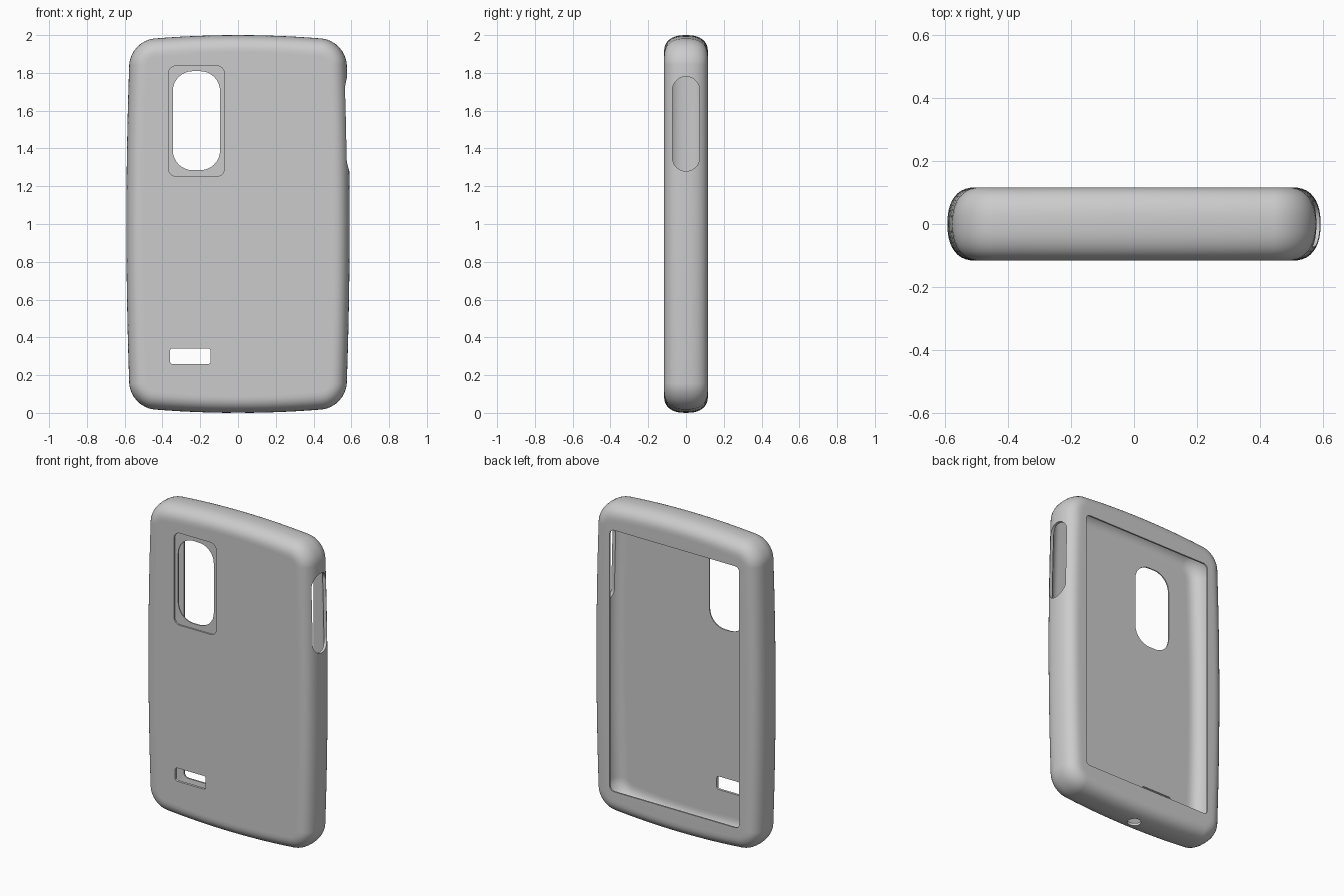
import bpy, bmesh, math
from mathutils import Matrix

if "Cube" in bpy.data.objects:
    bpy.data.objects.remove(bpy.data.objects["Cube"])

W, H, R = 0.571, 0.97, 0.128     # half width, half height, corner radius
CZ, HALF = 1.0, 0.116            # centre height, half thickness
WALL = 0.016


def outline(hw, hh, r, cx=0.0, cz=0.0, bow=0.0, side=12, arc=8):
    """Rounded rectangle in x/z, optionally with gently bowed sides."""
    pts = []
    corners = [(1, 1), (-1, 1), (-1, -1), (1, -1)]
    for i, (sx, sz) in enumerate(corners):
        for k in range(arc + 1):
            a = math.pi / 2 * (i + k / arc)
            pts.append((sx * (hw - r) + r * math.cos(a), sz * (hh - r) + r * math.sin(a)))
        nx, nz = corners[(i + 1) % 4]
        a = math.pi / 2 * (i + 1)
        end = (nx * (hw - r) + r * math.cos(a), nz * (hh - r) + r * math.sin(a))
        start = pts[-1]
        for k in range(1, side):
            t = k / side
            pts.append((start[0] + (end[0] - start[0]) * t, start[1] + (end[1] - start[1]) * t))
    out = []
    for x, z in pts:
        u, v = x / hw, z / hh
        out.append((cx + x + bow * 0.02 * u * (1 - v * v),
                    cz + z + bow * 0.03 * v * (1 - u * u)))
    return out


def loft(name, rings):
    """Skin (y, outline) rings and cap both ends."""
    bm = bmesh.new()
    loops = [[bm.verts.new((x, y, z)) for x, z in pts] for y, pts in rings]
    for a, b in zip(loops, loops[1:]):
        for i in range(len(a)):
            j = (i + 1) % len(a)
            bm.faces.new((a[i], a[j], b[j], b[i]))
    bm.faces.new(loops[0])
    bm.faces.new(loops[-1])
    bmesh.ops.recalc_face_normals(bm, faces=bm.faces)
    mesh = bpy.data.meshes.new(name)
    bm.to_mesh(mesh)
    bm.free()
    ob = bpy.data.objects.new(name, mesh)
    bpy.context.collection.objects.link(ob)
    return ob


def inset_ring(d):
    return outline(W - d, H - d, max(R - d, 0.03), cz=CZ, bow=1)


def edge_profile(half, depth, start, steps=20, n=2.4):
    """Superelliptic edge from front to back as (y, inset) pairs."""
    res = []
    for k in range(steps + 1):
        a = math.pi * (k / steps - 0.5)
        s, c = math.sin(a), max(math.cos(a), 0.0)
        y = math.copysign(half * abs(s) ** (2 / n), s)
        res.append((y, start + depth * (1 - c ** (2 / n))))
    return res


# Thin shell: inside hollow, opening lip, then around the outside to the front
rings = [(y, inset_ring(d)) for y, d in edge_profile(HALF - WALL, 0.085, WALL)]
opening = outline(0.455, 0.83, 0.03, cz=CZ)
rings += [(HALF - 0.010, opening), (HALF, opening)]
rings += [(y, inset_ring(d)) for y, d in reversed(edge_profile(HALF, 0.09, 0.0))]
case = loft("phone_case", rings)


def prism(name, y0, y1, *args):
    pts = outline(*args, side=1)
    return loft(name, [(y0, pts), (y1, pts)])


# Cutters: camera recess and window, speaker slot
cutters = [
    prism("camera_recess", -0.2, -HALF + 0.009, 0.148, 0.292, 0.04, -0.22, 1.545),
    prism("camera_window", -0.2, 0.0, 0.125, 0.262, 0.105, -0.22, 1.547),
    prism("speaker_slot", -0.2, 0.0, 0.107, 0.042, 0.014, -0.253, 0.300),
]

# Side button opening through the right wall
button = prism("button_opening", -0.7, -0.4, 0.072, 0.25, 0.0715, 0.0, 1.53)
button.data.transform(Matrix.Rotation(math.pi / 2, 4, 'Z'))
cutters.append(button)

# Small round hole through the bottom wall
port = prism("bottom_hole", -0.1, 0.1, 0.04, 0.04, 0.0395)
port.data.transform(Matrix.Rotation(math.pi / 2, 4, 'X'))
cutters.append(port)

bpy.context.view_layer.objects.active = case
for ob in bpy.context.selected_objects:
    ob.select_set(False)
case.select_set(True)
for cutter in cutters:
    cutter.hide_render = True
    mod = case.modifiers.new(cutter.name, 'BOOLEAN')
    mod.operation = 'DIFFERENCE'
    mod.solver = 'EXACT'
    mod.object = cutter
    bpy.ops.object.modifier_apply(modifier=mod.name)
    bpy.data.objects.remove(cutter)

# Smooth shading with crisp cut edges and level flat faces
bpy.ops.object.shade_smooth_by_angle(angle=math.radians(35))
weighted = case.modifiers.new("flat_faces", 'WEIGHTED_NORMAL')
weighted.keep_sharp = True
